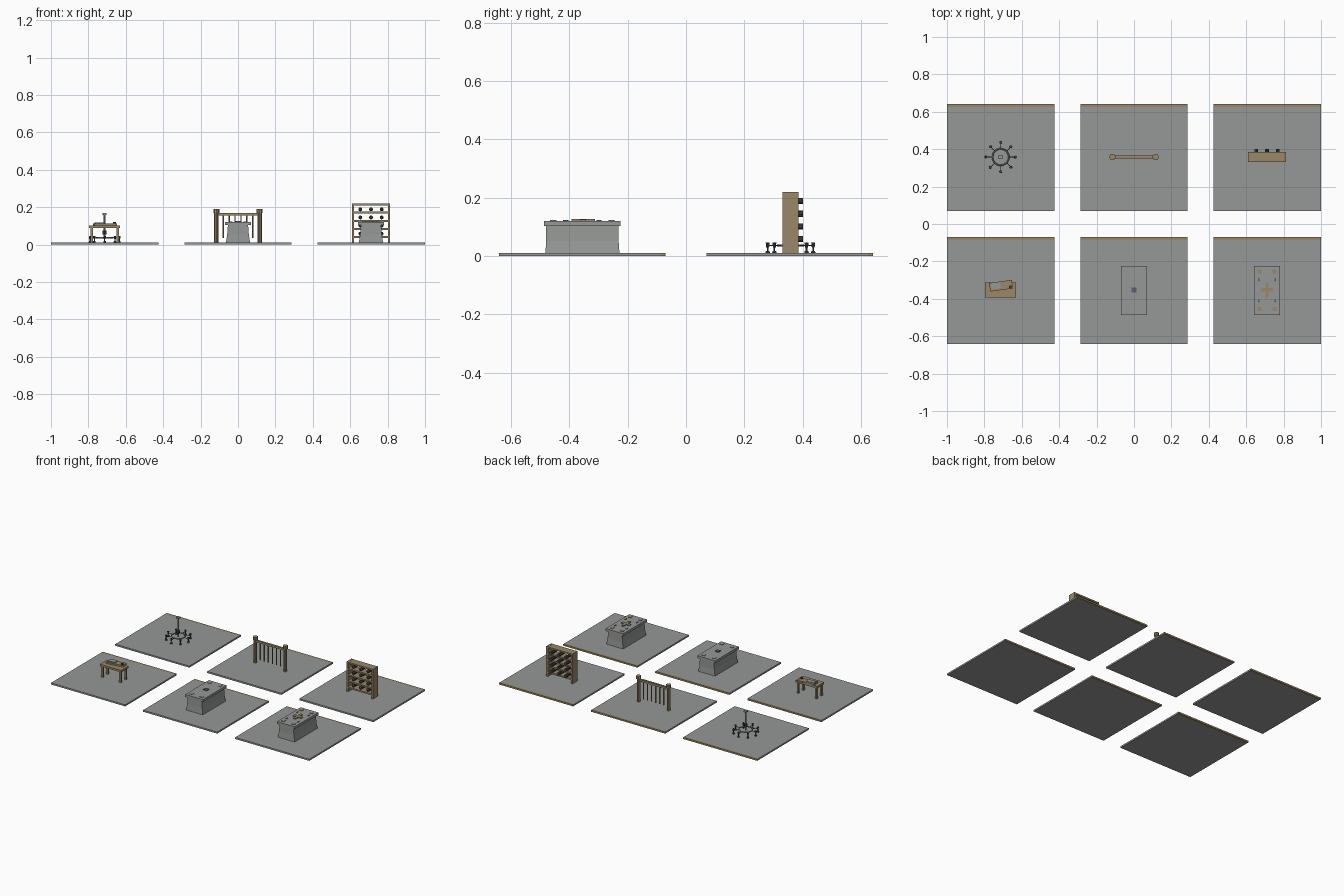
import bpy, bmesh, math
from mathutils import Vector

if "Cube" in bpy.data.objects:
    bpy.data.objects.remove(bpy.data.objects["Cube"])


def material(name, rgb):
    m = bpy.data.materials.new(name)
    m.diffuse_color = (*rgb, 1)
    m.use_nodes = True
    m.node_tree.nodes["Principled BSDF"].inputs["Base Color"].default_value = m.diffuse_color
    return m


STONE = material("grey stone", (0.30, 0.315, 0.305))
WOOD = material("tan wood", (0.32, 0.245, 0.14))
IRON = material("dark iron", (0.06, 0.062, 0.066))
SLATE = material("slate blue", (0.10, 0.12, 0.16))
FLOOR = 0.01


def finish(name, bm, mat, loc=(0, 0, 0), rot=(0, 0, 0)):
    bmesh.ops.recalc_face_normals(bm, faces=bm.faces)
    me = bpy.data.meshes.new(name)
    bm.to_mesh(me)
    bm.free()
    me.materials.append(mat)
    ob = bpy.data.objects.new(name, me)
    ob.location, ob.rotation_euler = loc, rot
    bpy.context.collection.objects.link(ob)
    return ob


def box(name, mat, center, size, turn=0):
    bm = bmesh.new()
    bmesh.ops.create_cube(bm, size=1)
    bmesh.ops.scale(bm, vec=size, verts=bm.verts)
    return finish(name, bm, mat, center, (0, 0, turn))


def rod(name, mat, a, b, r1, r2=None, sides=8):
    """Straight (or tapered) rod from a to b."""
    a, b = Vector(a), Vector(b)
    bm = bmesh.new()
    bmesh.ops.create_cone(bm, cap_ends=True, segments=sides, radius1=r1,
                          radius2=r1 if r2 is None else r2, depth=(b - a).length)
    return finish(name, bm, mat, (a + b) / 2, (b - a).to_track_quat('Z', 'Y').to_euler())


def loft(name, mat, x, y, rings):
    """Rectangular rings (half x, half y, z) joined into one solid."""
    bm = bmesh.new()
    loops = [[bm.verts.new((sx * hx, sy * hy, z)) for sx, sy in
              ((-1, -1), (1, -1), (1, 1), (-1, 1))] for hx, hy, z in rings]
    for lo, hi in zip(loops, loops[1:]):
        for i in range(4):
            j = (i + 1) % 4
            bm.faces.new((lo[i], lo[j], hi[j], hi[i]))
    bm.faces.new(loops[0])
    bm.faces.new(loops[-1])
    return finish(name, bm, mat, (x, y, 0))


# Six floor tiles with a wooden strip along the back edge
for cx in (-0.713, 0, 0.713):
    for cy in (-0.355, 0.355):
        box("floor_tile", STONE, (cx, cy - 0.008, 0.0055), (0.574, 0.555, 0.011))
        box("floor_back_strip", WOOD, (cx, cy + 0.2775, 0.0055), (0.574, 0.016, 0.011))

# Chandelier: ring, spokes, pole and eight candle holders
cx, cy = -0.713, 0.358
bpy.ops.mesh.primitive_torus_add(location=(cx, cy, 0.036), major_segments=24, minor_segments=6,
                                 major_radius=0.044, minor_radius=0.004)
ring = bpy.context.object
ring.name = "chandelier_ring"
ring.data.materials.append(STONE)
rod("chandelier_pole", STONE, (cx, cy, 0.03), (cx, cy, 0.16), 0.005)
rod("chandelier_hub", IRON, (cx, cy, 0.055), (cx, cy, 0.075), 0.011)
box("chandelier_cap", STONE, (cx, cy, 0.163), (0.021, 0.021, 0.01))
for i in range(8):
    c, s = math.cos(i * math.pi / 4), math.sin(i * math.pi / 4)
    px, py = cx + 0.078 * c, cy + 0.078 * s
    rod("chandelier_arm", IRON, (cx + 0.044 * c, cy + 0.044 * s, 0.036), (px, py, 0.036), 0.002, sides=6)
    rod("candle_foot", IRON, (px, py, FLOOR), (px, py, 0.018), 0.008, 0.006)
    rod("candle_stem", IRON, (px, py, 0.018), (px, py, 0.032), 0.003)
    rod("candle_cup", IRON, (px, py, 0.03), (px, py, 0.047), 0.005, 0.007)

# Barred gate: two capped posts, a top rail and hanging bars
cy = 0.358
for sx in (-1, 1):
    px = sx * 0.116
    rod("gate_post", WOOD, (px, cy, FLOOR), (px, cy, 0.17), 0.012, sides=10)
    rod("gate_post_cap", WOOD, (px, cy, 0.17), (px, cy, 0.19), 0.017, sides=10)
box("gate_rail", WOOD, (0, cy, 0.162), (0.222, 0.014, 0.014))
for i in range(6):
    bx = (i - 2.5) * 0.0315
    rod("gate_bar", WOOD, (bx, cy, 0.036), (bx, cy, 0.157), 0.004, sides=6)

# Bottle rack: side panels, boards and bottles lying front to back
cx, cy = 0.711, 0.358
for sx in (-1, 1):
    box("rack_side", WOOD, (cx + sx * 0.096, cy, 0.115), (0.012, 0.054, 0.21))
for i in range(5):
    z = 0.040 + i * 0.0435
    box("rack_board", WOOD, (cx, cy, z), (0.204, 0.054, 0.01))
    if i == 4:
        break
    for j in (-1, 0, 1):
        bx, bz = cx + j * 0.057, z + 0.018
        rod("bottle_body", IRON, (bx, cy - 0.018, bz), (bx, cy + 0.043, bz), 0.0105, sides=10)
        rod("bottle_neck", IRON, (bx, cy - 0.024, bz), (bx, cy - 0.018, bz), 0.005, 0.0105, sides=10)

# Writing table with legs, an open book and an inkwell
cx, cy = -0.713, -0.352
box("table_top", WOOD, (cx, cy, 0.095), (0.166, 0.08, 0.014))
for sx in (-1, 1):
    for sy in (-1, 1):
        box("table_leg", WOOD, (cx + sx * 0.07, cy + sy * 0.028, 0.049), (0.013, 0.013, 0.078))
turn = math.radians(8)
box("table_board", WOOD, (cx + 0.002, cy + 0.022, 0.107), (0.122, 0.046, 0.01), turn)
box("table_page", STONE, (cx - 0.026, cy + 0.022, 0.115), (0.052, 0.034, 0.006), turn)
rod("table_inkwell", IRON, (cx + 0.052, cy + 0.016, 0.112), (cx + 0.052, cy + 0.016, 0.122), 0.008)

# Two stone chests with flared plinths and lids
for cx in (0, 0.711):
    cy = -0.355
    loft("chest_body", STONE, cx, cy, ((0.065, 0.127, FLOOR), (0.058, 0.124, 0.052),
                                      (0.054, 0.124, 0.104)))
    box("chest_lid", STONE, (cx, cy, 0.112), (0.137, 0.262, 0.017))
    for sx in (-1, 1):
        for sy in (-1, 1):
            box("chest_stud", WOOD if cx else STONE, (cx + sx * 0.04, cy + sy * 0.1, 0.1215),
                (0.021, 0.021, 0.004))
            if cx:
                box("chest_clasp", SLATE, (cx + sx * 0.044, cy + sy * 0.057, 0.1215), (0.007, 0.018, 0.004))
box("chest_lid_plate", SLATE, (0, -0.352, 0.1225), (0.028, 0.026, 0.006))
box("cross_long", WOOD, (0.711, -0.352, 0.123), (0.018, 0.08, 0.007))
box("cross_short", WOOD, (0.711, -0.352, 0.1228), (0.064, 0.02, 0.0066))
